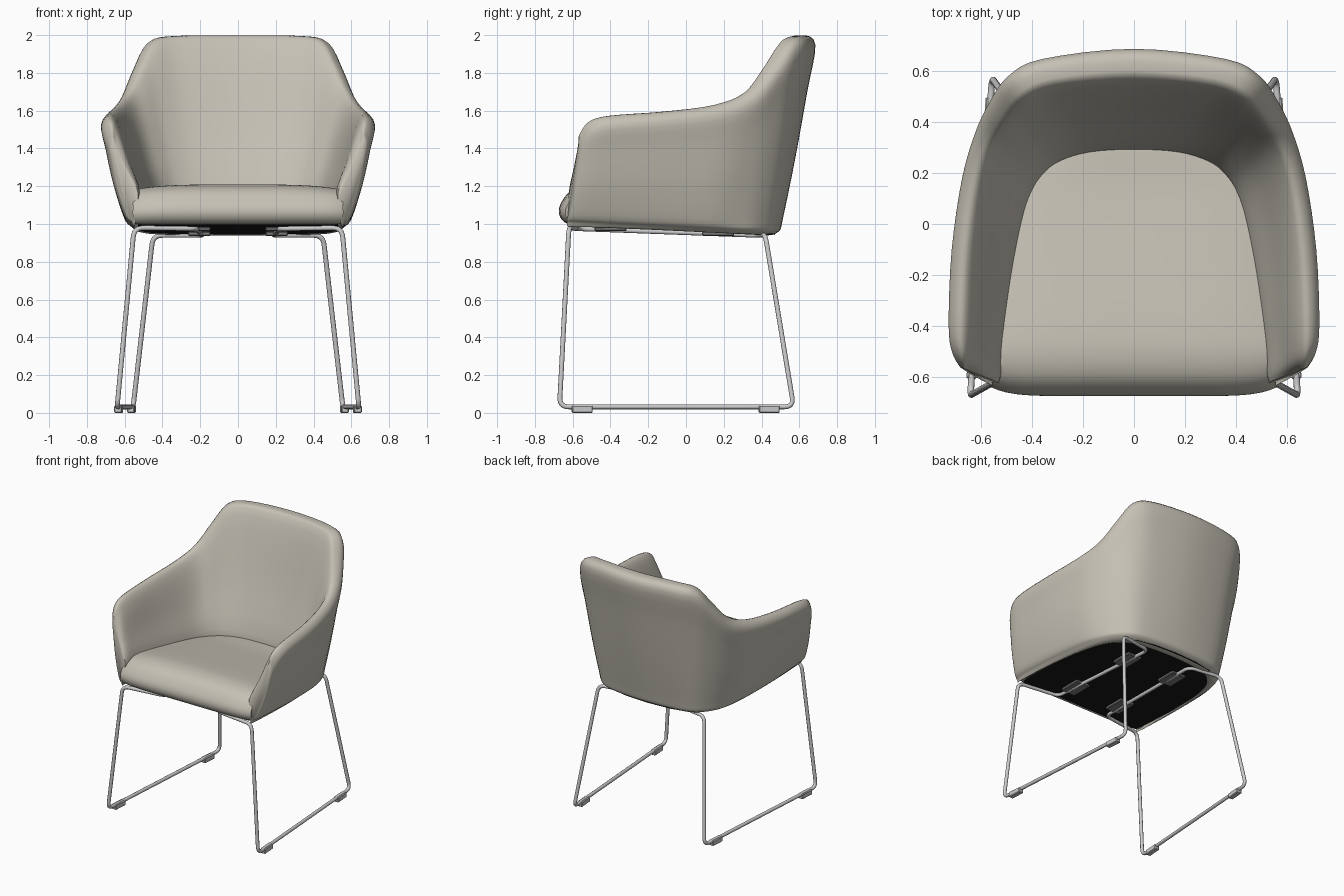
import bpy
import bmesh
import math
from mathutils import Vector

cube = bpy.data.objects.get("Cube")
if cube:
    bpy.data.objects.remove(cube, do_unlink=True)


def material(name, color, rough=0.8):
    m = bpy.data.materials.new(name)
    m.use_nodes = True
    m.diffuse_color = (*color, 1)
    node = next(n for n in m.node_tree.nodes if n.type == 'BSDF_PRINCIPLED')
    node.inputs["Base Color"].default_value = (*color, 1)
    node.inputs["Roughness"].default_value = rough
    return m


fabric = material("warm grey fabric", (0.56, 0.53, 0.46))
steel = material("grey steel", (0.6, 0.6, 0.61), 0.4)
black = material("black lining", (0.01, 0.01, 0.01))
bracket_grey = material("dark grey bracket", (0.2, 0.2, 0.2))


def finish(name, bm, mat, angle=50):
    bmesh.ops.recalc_face_normals(bm, faces=bm.faces[:])
    mesh = bpy.data.meshes.new(name)
    bm.to_mesh(mesh)
    bm.free()
    mesh.materials.append(mat)
    for p in mesh.polygons:
        p.use_smooth = True
    mesh.set_sharp_from_angle(angle=math.radians(angle))
    obj = bpy.data.objects.new(name, mesh)
    bpy.context.collection.objects.link(obj)
    return obj


def spline(pts, steps, closed):
    """Smooth curve passing through every point."""
    n = len(pts)
    get = (lambda i: pts[i % n]) if closed else (lambda i: pts[max(0, min(n - 1, i))])
    out = []
    for i in range(n if closed else n - 1):
        a, b, c, d = (get(i + k) for k in (-1, 0, 1, 2))
        for s in range(steps):
            t = s / steps
            out.append(b + (c - a) * (t / 2) + (2 * a - 5 * b + 4 * c - d) * (t * t / 2)
                       + (3 * b - a - 3 * c + d) * (t ** 3 / 2))
    if not closed:
        out.append(pts[-1].copy())
    return out


def loft(name, rings, mat):
    bm = bmesh.new()
    rows = [[bm.verts.new(p) for p in r] for r in rings]
    n = len(rows[0])
    for r0, r1 in zip(rows, rows[1:]):
        for j in range(n):
            k = (j + 1) % n
            bm.faces.new((r0[j], r0[k], r1[k], r1[j]))
    bm.faces.new(rows[0])
    bm.faces.new(rows[-1])
    return finish(name, bm, mat, 80)


def base_z(y):
    return 0.97 - 0.045 * y


# Shell stations, arm front to middle of back: outer foot, rim, inner foot, rim width
stations = [
    ((0.555, -0.63), (0.68, -0.56, 1.47), (0.53, -0.62), 0.035),
    ((0.565, -0.59), (0.712, -0.50, 1.54), (0.52, -0.58), 0.085),
    ((0.57, -0.48), (0.725, -0.39, 1.573), (0.51, -0.46), 0.105),
    ((0.57, -0.20), (0.713, -0.10, 1.595), (0.475, -0.20), 0.11),
    ((0.55, 0.10), (0.672, 0.18, 1.63), (0.435, 0.01), 0.11),
    ((0.51, 0.28), (0.62, 0.36, 1.70), (0.40, 0.12), 0.11),
    ((0.45, 0.38), (0.56, 0.485, 1.84), (0.355, 0.19), 0.12),
    ((0.36, 0.45), (0.49, 0.58, 1.965), (0.29, 0.24), 0.13),
    ((0.20, 0.48), (0.36, 0.645, 1.995), (0.17, 0.275), 0.14),
    ((0.0, 0.49), (0.0, 0.685, 1.998), (0.0, 0.285), 0.14),
]


def shell_ring(foot, rim, inner, width):
    b = Vector((*foot, base_z(foot[1]) + 0.012))
    s = Vector((*inner, 1.10 - 0.11 * inner[1]))
    t = Vector(rim) - Vector((0, 0, 0.05))
    inward = Vector((s.x - t.x, s.y - t.y, 0)).normalized()
    bulge = 0.03 if rim[1] < 0.3 else 0.012
    i = t + inward * width - Vector((0, 0, 0.015))
    under = b.lerp(s, 0.4)
    under.z = base_z(foot[1])
    outer = [b.lerp(t, f) - inward * bulge * k
             for f, k in ((0.08, 0.8), (0.4, 1.0), (0.75, 0.5))]
    crown = t.lerp(i, 0.5)
    crown.z = rim[2]
    return [under, b, *outer, t, crown, i, i.lerp(s, 0.5), s]


# Upholstered shell with arms and back
half = [shell_ring(*st) for st in stations]
flip = [[Vector((-p.x, p.y, p.z)) for p in r] for r in half[-2::-1]]
rings = [spline(r, 4, True) for r in half + flip]
columns = [spline([r[j] for r in rings], 4, False) for j in range(len(rings[0]))]
loft("shell", list(zip(*columns)), fabric)

# Seat cushion, sloping down toward the back
side_profile = [(0.35, 1.10), (0.15, 1.12), (-0.15, 1.165), (-0.38, 1.2), (-0.51, 1.208),
                (-0.605, 1.18), (-0.66, 1.115), (-0.673, 1.06), (-0.65, 1.015),
                (-0.6, 1.0), (-0.45, 1.01), (-0.1, 1.0), (0.2, 0.99), (0.35, 1.02)]
profile = spline([Vector((0, y, z)) for y, z in side_profile], 4, True)


def half_width(y):
    if y < 0:
        return 0.49 - 0.1 * y
    return 0.49 * math.sqrt(max(0.05, 1 - (y / 0.37) ** 2))


seat_rings = []
for c in range(21):
    u = math.sin((c / 10 - 1) * math.pi / 2)
    ring = []
    for p in profile:
        front = max(0.0, -p.y - 0.5) * 0.2 * u ** 8
        drop = 0.025 * u ** 4 * max(0.0, min(1.0, (p.z - 1.02) / 0.17))
        ring.append(Vector((u * half_width(p.y), p.y + front, p.z - drop)))
    seat_rings.append(ring)
loft("seat_cushion", seat_rings, fabric)

# Black lining under the seat
outline = [st[0] for st in stations]
outline += [(-x, y) for x, y in outline[-2::-1]]
bm = bmesh.new()
face = bm.faces.new([bm.verts.new((x * 0.93, y * 0.96, base_z(y) - 0.005))
                     for x, y in outline])
ext = bmesh.ops.extrude_face_region(bm, geom=[face])
bmesh.ops.translate(bm, vec=(0, 0, 0.02),
                    verts=[g for g in ext["geom"] if isinstance(g, bmesh.types.BMVert)])
finish("underside_lining", bm, black, 30)


def box(name, center, size, mat, turn=0.0):
    bm = bmesh.new()
    bmesh.ops.create_cube(bm, size=1)
    bmesh.ops.scale(bm, vec=size, verts=bm.verts)
    bmesh.ops.bevel(bm, geom=bm.edges[:], offset=0.005, segments=1, affect='EDGES')
    obj = finish(name, bm, mat, 30)
    obj.location = center
    obj.rotation_euler.z = turn


def rounded(points, radius):
    """Closed path with its corners replaced by short bends."""
    out = []
    for k, p in enumerate(points):
        a = p + (points[k - 1] - p).normalized() * radius
        b = p + (points[(k + 1) % len(points)] - p).normalized() * radius
        for s in range(7):
            t = s / 6
            out.append(a.lerp(p, t).lerp(p.lerp(b, t), t))
    return out


# Bent rod frames, glides and mounting brackets
loop = [(0.55, -0.62, 0.98), (0.64, -0.67, 0.032), (0.555, 0.57, 0.032),
        (0.45, 0.42, 0.94), (0.19, 0.38, 0.94), (0.22, -0.57, 0.975)]
for side, sx in (("left", 1), ("right", -1)):
    path = rounded([Vector((x * sx, y, z)) for x, y, z in loop], 0.05)
    curve = bpy.data.curves.new(side + "_leg_frame", 'CURVE')
    curve.dimensions = '3D'
    curve.bevel_depth = 0.013
    curve.bevel_resolution = 3
    sp = curve.splines.new('POLY')
    sp.points.add(len(path) - 1)
    for pt, co in zip(sp.points, path):
        pt.co = (*co, 1)
    sp.use_cyclic_u = True
    sp.use_smooth = True
    curve.materials.append(steel)
    bpy.context.collection.objects.link(bpy.data.objects.new(side + "_leg_frame", curve))
    for end, y in (("front", -0.55), ("rear", 0.44)):
        x = 0.64 - 0.0685 * (y + 0.67)
        box(f"{side}_{end}_glide", (sx * x, y, 0.02), (0.04, 0.11, 0.04), steel, sx * 0.07)
    for end, y in (("front", -0.40), ("rear", 0.17)):
        box(f"{side}_{end}_bracket", (sx * 0.205, y, base_z(y) - 0.014),
            (0.12, 0.17, 0.022), bracket_grey)
